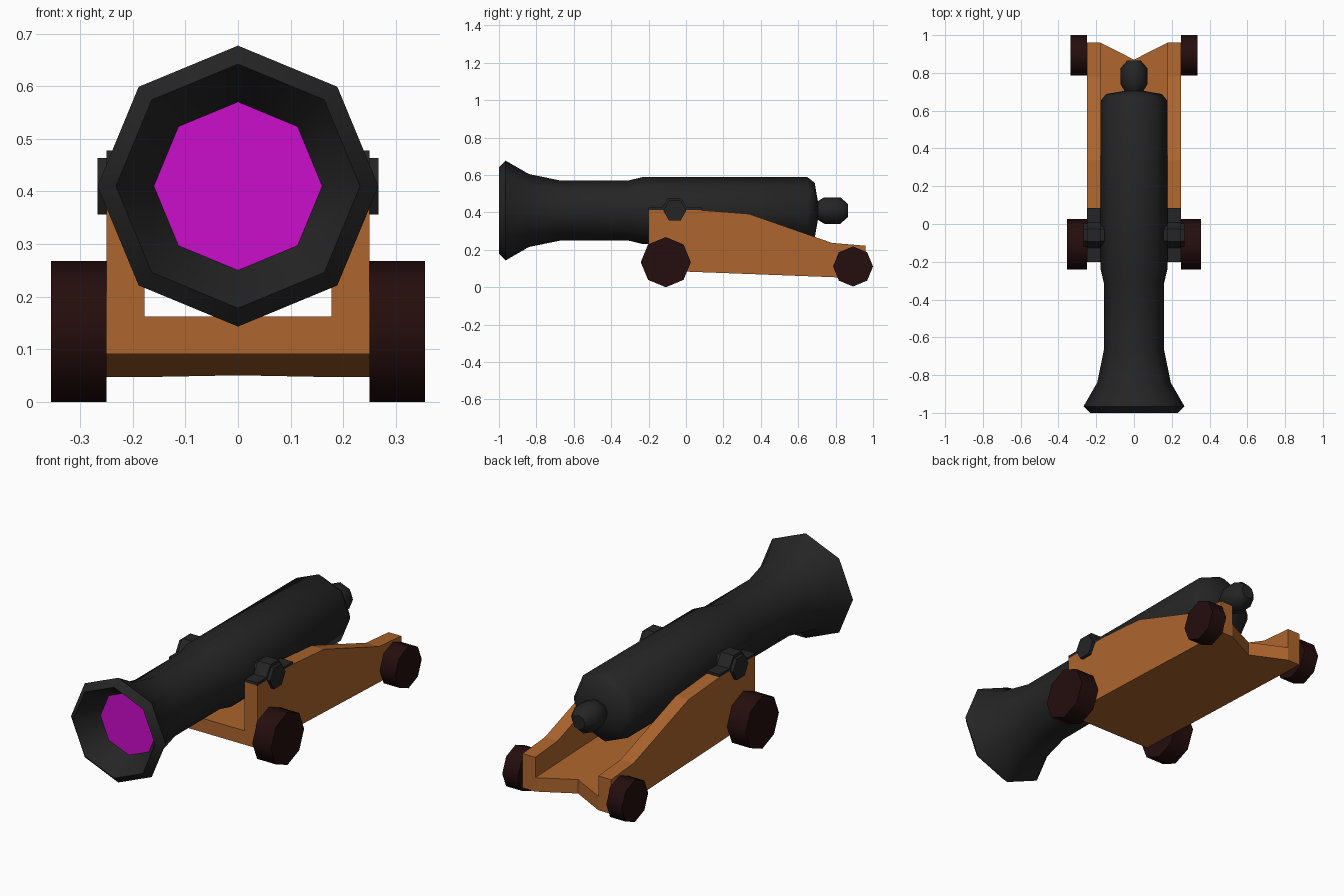
import bpy, bmesh, math

if "Cube" in bpy.data.objects:
    bpy.data.objects.remove(bpy.data.objects["Cube"], do_unlink=True)


def material(name, rgb):
    m = bpy.data.materials.new(name)
    m.use_nodes = True
    m.diffuse_color = (*rgb, 1)
    bsdf = m.node_tree.nodes["Principled BSDF"]
    bsdf.inputs["Base Color"].default_value = (*rgb, 1)
    bsdf.inputs["Roughness"].default_value = 0.8
    return m


IRON = material("dark iron", (0.018, 0.018, 0.018))
WOOD = material("orange wood", (0.42, 0.13, 0.026))
WHEEL = material("dark brown wood", (0.018, 0.004, 0.004))
BORE = material("magenta bore", (0.6, 0.004, 0.6))


def finish(name, bm, mats, smooth=None):
    bmesh.ops.recalc_face_normals(bm, faces=bm.faces)
    mesh = bpy.data.meshes.new(name)
    bm.to_mesh(mesh)
    bm.free()
    obj = bpy.data.objects.new(name, mesh)
    bpy.context.collection.objects.link(obj)
    for m in mats:
        mesh.materials.append(m)
    if smooth:
        bpy.ops.object.select_all(action="DESELECT")
        obj.select_set(True)
        bpy.context.view_layer.objects.active = obj
        bpy.ops.object.shade_smooth_by_angle(angle=math.radians(smooth))
    return obj


def side_prism(name, profile, x0, x1, mat, smooth=None):
    """Extrude a (y, z) outline from x0 to x1."""
    bm = bmesh.new()
    ends = [[bm.verts.new((x, y, z)) for y, z in profile] for x in (x0, x1)]
    n = len(profile)
    for ring in ends:
        bm.faces.new(ring)
    for i in range(n):
        j = (i + 1) % n
        bm.faces.new((ends[0][i], ends[0][j], ends[1][j], ends[1][i]))
    return finish(name, bm, [mat], smooth)


def polygon(y, z, r, sides):
    angles = [2 * math.pi * i / sides for i in range(sides)]
    return [(y + r * math.cos(a), z + r * math.sin(a)) for a in angles]


# Barrel: one octagonal lathe from the bore, round the lip, to the rear knob
AXIS_Z = 0.41
profile = [(-0.88, 0.16), (-1.0, 0.232), (-0.965, 0.267), (-0.84, 0.195),
           (-0.67, 0.16), (-0.31, 0.16), (-0.235, 0.178), (0.65, 0.178),
           (0.688, 0.148), (0.705, 0.05), (0.74, 0.071), (0.825, 0.071),
           (0.865, 0.036)]
bm = bmesh.new()
rings = [[bm.verts.new((x, y, z)) for x, z in polygon(0, AXIS_Z, r, 8)]
         for y, r in profile]
for a, b in zip(rings, rings[1:]):
    for i in range(8):
        j = (i + 1) % 8
        bm.faces.new((a[i], a[j], b[j], b[i]))
bm.faces.new(rings[0]).material_index = 1
bm.faces.new(rings[-1])
finish("barrel", bm, [IRON, BORE], 50)

# Carriage floor: plan outline with a notched tail, sloping down to the rear
INNER, OUTER = 0.178, 0.25
FRONT, REAR = -0.2, 0.96


def bottom(y):
    return 0.091 - 0.044 * (y - FRONT) / (REAR - FRONT)


plan = [(-INNER, FRONT), (0, FRONT), (INNER, FRONT),
        (INNER, REAR), (0, 0.87), (-INNER, REAR)]
bm = bmesh.new()
low, top = [[bm.verts.new((x, y, bottom(y) + h)) for x, y in plan]
            for h in (0, 0.071)]
for ring in (low, top):
    bm.faces.new((ring[0], ring[1], ring[4], ring[5]))
    bm.faces.new((ring[1], ring[2], ring[3], ring[4]))
for i in range(6):
    j = (i + 1) % 6
    bm.faces.new((low[i], low[j], top[j], top[i]))
finish("carriage_floor", bm, [WOOD])

# Paired side parts
cheek = [(FRONT, bottom(FRONT)), (FRONT, 0.412), (0.08, 0.412), (0.337, 0.392),
         (0.78, 0.237), (REAR, 0.222), (REAR, bottom(REAR))]
strap = [(FRONT, 0.41), (FRONT, 0.425), (-0.128, 0.425), (-0.093, 0.478),
         (-0.027, 0.478), (0.008, 0.425), (0.085, 0.425), (0.085, 0.41)]
for side, s in (("left", 1), ("right", -1)):
    side_prism(side + "_cheek", cheek, s * INNER, s * OUTER, WOOD)
    side_prism(side + "_trunnion_strap", strap, s * INNER, s * OUTER, IRON)
    side_prism(side + "_trunnion", polygon(-0.06, AXIS_Z, 0.062, 6),
               s * 0.12, s * 0.267, IRON)
    side_prism(side + "_front_wheel", polygon(-0.108, 0.134, 0.134, 8),
               s * OUTER, s * 0.355, WHEEL, 50)
    side_prism(side + "_rear_wheel", polygon(0.893, 0.111, 0.107, 8),
               s * OUTER, s * 0.337, WHEEL, 50)
